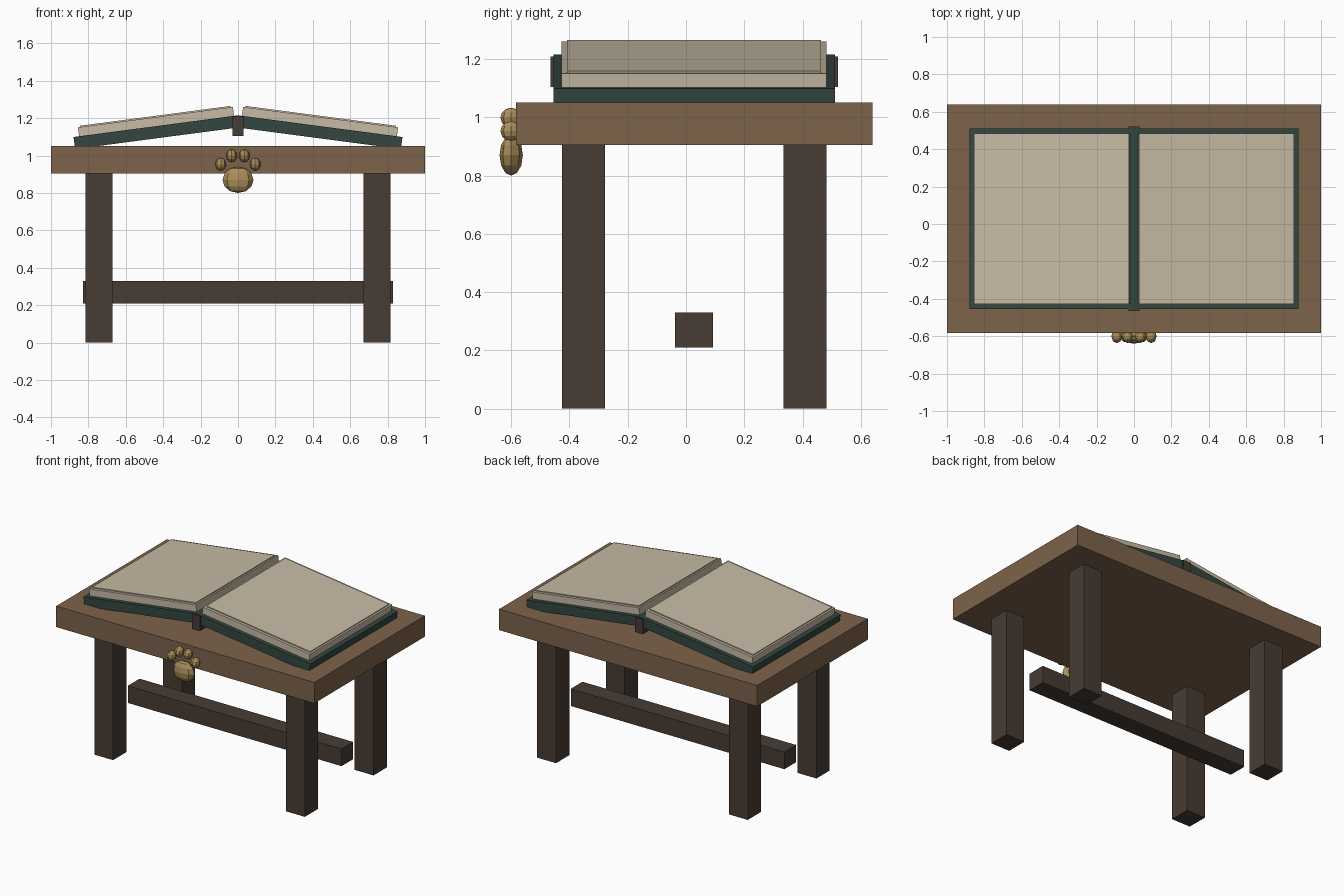
import bpy
from math import radians, sin, cos

if "Cube" in bpy.data.objects:
    bpy.data.objects.remove(bpy.data.objects["Cube"])


def material(name, rgb):
    m = bpy.data.materials.new(name)
    m.diffuse_color = (*rgb, 1)
    m.use_nodes = True
    m.node_tree.nodes["Principled BSDF"].inputs["Base Color"].default_value = m.diffuse_color
    return m


WOOD = material("wood", (0.205, 0.125, 0.07))
DARK = material("dark_wood", (0.062, 0.045, 0.034))
GREEN = material("green_cloth", (0.033, 0.062, 0.051))
PAPER = material("paper", (0.58, 0.50, 0.38))
BRASS = material("brass", (0.40, 0.27, 0.10))


def finish(name, mat, scale, tilt=0):
    ob = bpy.context.object
    ob.name = name
    ob.scale = scale
    ob.rotation_euler.y = tilt
    ob.data.materials.append(mat)
    return ob


def box(name, mat, centre, size, tilt=0):
    bpy.ops.mesh.primitive_cube_add(size=1, location=centre)
    return finish(name, mat, size, tilt)


def pad(name, centre, radii):
    bpy.ops.mesh.primitive_uv_sphere_add(segments=8, ring_count=6, radius=1, location=centre)
    return finish(name, BRASS, radii)


# Table: top, four legs, stretcher
CY = 0.028
box("table_top", WOOD, (0, CY, 0.978), (2, 1.224, 0.147))
for side, sx in (("left", -1), ("right", 1)):
    for end, sy in (("front", -1), ("back", 1)):
        box(f"{end}_{side}_leg", DARK, (sx * 0.743, CY + sy * 0.38, 0.453), (0.146, 0.147, 0.906))
box("stretcher", DARK, (0, CY, 0.27), (1.656, 0.13, 0.12))

# Open book: each half slopes down from the ridge
RIDGE, SLOPE = 1.215, radians(7.5)


def leaf(name, mat, side, along, depth, width):
    s, d = sum(along) / 2, sum(depth) / 2
    x = s * cos(SLOPE) + d * sin(SLOPE)
    z = RIDGE - s * sin(SLOPE) + d * cos(SLOPE)
    box(name, mat, (side * x, CY, z),
        (along[1] - along[0], width, depth[1] - depth[0]), side * SLOPE)


for label, side in (("left", -1), ("right", 1)):
    leaf(label + "_cover", GREEN, side, (0, 0.887), (-0.065, 0), 0.966)
    leaf(label + "_page_block", PAPER, side, (0.021, 0.857), (0, 0.048), 0.91)
    leaf(label + "_top_page", PAPER, side, (0.034, 0.845), (0.046, 0.055), 0.872)
box("book_spine", DARK, (0, CY, 1.157), (0.06, 0.986, 0.104))

# Paw ornament on the front edge
pad("paw_pad", (0, -0.6, 0.87), (0.083, 0.04, 0.07))
for label, sx in (("left", -1), ("right", 1)):
    pad(label + "_outer_toe", (sx * 0.092, -0.6, 0.953), (0.029, 0.037, 0.034))
    pad(label + "_inner_toe", (sx * 0.034, -0.6, 0.999), (0.029, 0.037, 0.034))
